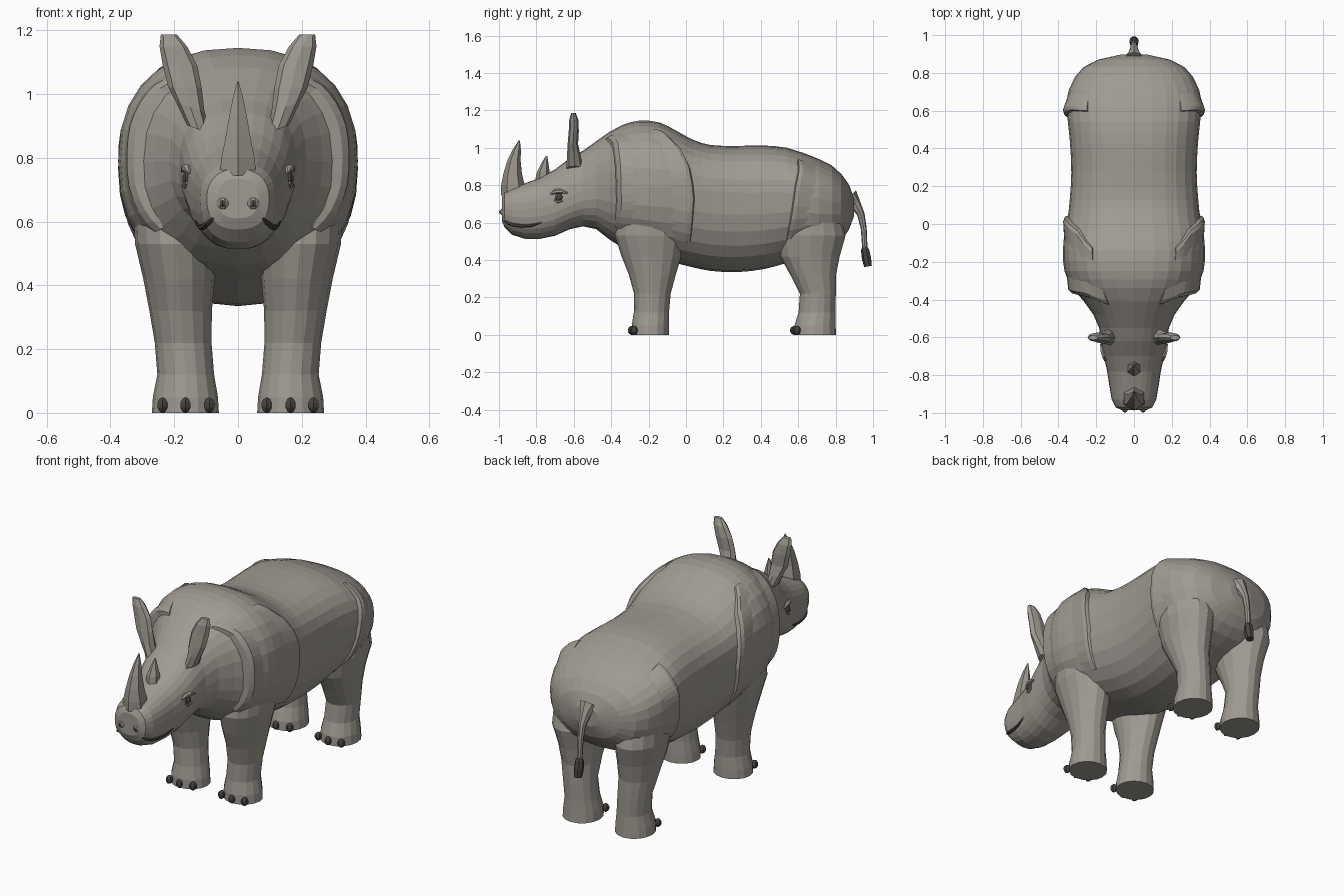
import bpy, bmesh, math
from mathutils import Vector

if "Cube" in bpy.data.objects:
    bpy.data.objects.remove(bpy.data.objects["Cube"])


def material(name, rgb):
    m = bpy.data.materials.new(name)
    m.diffuse_color = (*rgb, 1)
    m.use_nodes = True
    m.node_tree.nodes["Principled BSDF"].inputs["Base Color"].default_value = m.diffuse_color
    return m


HIDE = material("grey hide", (0.35, 0.325, 0.29))
HORN = material("horn grey", (0.31, 0.29, 0.255))
DARK = material("dark nail", (0.065, 0.06, 0.055))


def loft(name, rings, mat, mirror=False):
    """Skin closed rings of points into a capped solid."""
    bm = bmesh.new()
    vs = [[bm.verts.new(p) for p in r] for r in rings]
    n = len(vs[0])
    for a, b in zip(vs, vs[1:]):
        for i in range(n):
            j = (i + 1) % n
            bm.faces.new((a[i], a[j], b[j], b[i]))
    bm.faces.new(vs[0])
    bm.faces.new(vs[-1])
    bmesh.ops.recalc_face_normals(bm, faces=bm.faces)
    me = bpy.data.meshes.new(name)
    bm.to_mesh(me)
    bm.free()
    me.materials.append(mat)
    ob = bpy.data.objects.new(name, me)
    bpy.context.collection.objects.link(ob)
    if mirror:
        ob.modifiers.new("mirror", 'MIRROR')
    return ob


def circle(n, start=0.0):
    return [(math.cos(start + 2 * math.pi * i / n), math.sin(start + 2 * math.pi * i / n))
            for i in range(n)]


def tube(name, path, radii, mat, n=6, mirror=False):
    pts = [Vector(p) for p in path]
    rings = []
    for i, p in enumerate(pts):
        d = (pts[min(i + 1, len(pts) - 1)] - pts[max(i - 1, 0)]).normalized()
        ref = Vector((1, 0, 0)) if abs(d.x) < 0.8 else Vector((0, 0, 1))
        u = d.cross(ref).normalized()
        v = d.cross(u)
        rings.append([p + (u * c + v * s) * radii[i] for c, s in circle(n)])
    return loft(name, rings, mat, mirror)


def blob(name, c, r, mat, n=8, mirror=True):
    rings = []
    for k in range(6):
        t = math.radians(8 + 164 * k / 5)
        rings.append([(c[0] + r[0] * math.sin(t) * a, c[1] + r[1] * math.sin(t) * b,
                       c[2] - r[2] * math.cos(t)) for a, b in circle(n, math.pi / n)])
    return loft(name, rings, mat, mirror)


# Body stations: y, bottom z, top z, half width, z of widest point
BODY = [
    (-.985, .61, .735, .065, .67), (-.97, .575, .765, .098, .67), (-.93, .535, .785, .118, .67),
    (-.86, .513, .81, .130, .67), (-.78, .513, .84, .142, .68), (-.70, .53, .885, .160, .70),
    (-.62, .565, .945, .175, .74), (-.55, .58, .985, .185, .77), (-.48, .565, 1.035, .215, .79),
    (-.41, .51, 1.085, .265, .79), (-.34, .465, 1.122, .325, .79), (-.25, .44, 1.145, .368, .79),
    (-.14, .41, 1.135, .376, .79), (-.05, .383, 1.09, .368, .79), (.04, .36, 1.042, .350, .78),
    (.13, .342, 1.015, .340, .77), (.27, .335, 1.01, .332, .76), (.42, .352, 1.012, .338, .76),
    (.54, .385, 1.0, .350, .76), (.62, .41, .975, .358, .75), (.71, .435, .94, .345, .73),
    (.78, .465, .905, .312, .71), (.83, .505, .86, .268, .70), (.87, .56, .805, .19, .69),
    (.897, .63, .735, .07, .685)]
POW = 2.35


def station(y):
    """Smoothly interpolated bottom, top, width and centre at y."""
    B = BODY
    i = max(k for k in range(len(B) - 1) if k == 0 or B[k][0] <= y)
    h = B[i + 1][0] - B[i][0]
    t = min(max((y - B[i][0]) / h, 0), 1)

    def slope(k, c):
        a, b = B[max(k - 1, 0)], B[min(k + 1, len(B) - 1)]
        return (b[c] - a[c]) / (b[0] - a[0])
    return [(2*t**3 - 3*t*t + 1) * B[i][c] + (t**3 - 2*t*t + t) * h * slope(i, c)
            + (3*t*t - 2*t**3) * B[i + 1][c] + (t**3 - t*t) * h * slope(i + 1, c)
            for c in (1, 2, 3, 4)]


def skin(y, deg, off=0.0):
    """Point on the body at y, angle from the top, raised by off."""
    zb, zt, w, zc = station(y)
    s, c = math.sin(math.radians(deg)), math.cos(math.radians(deg))
    x = math.copysign(abs(s) ** (2 / POW), s) * (w + off)
    z = math.copysign(abs(c) ** (2 / POW), c) * ((zt - zc if c > 0 else zc - zb) + off)
    return Vector((x, y, zc + z))


def side(y, z, off=0.0):
    """Point on the right flank at the given y and z."""
    zb, zt, w, zc = station(y)
    f = min(abs(z - zc) / (zt - zc if z > zc else zc - zb), 1)
    return Vector((w * (1 - f ** POW) ** (1 / POW) + off, y, z))


# Head and trunk in one skin
ys = [b[0] for b in BODY]
ys = sorted(ys + [(a + b) / 2 for a, b in zip(ys, ys[1:]) if b - a > .085])
loft("body", [[skin(y, 360 * i / 28) for i in range(28)] for y in ys], HIDE)


# Skin folds: a slope on one side and a sharp lip on the other
def fold(name, path, lift, lip, width):
    rings, m = [], 4
    for i in range((len(path) - 1) * m + 1):
        k, t = min(i // m, len(path) - 2), 0
        t = i / m - k
        y = path[k][0] * (1 - t) + path[k + 1][0] * t
        a = path[k][1] * (1 - t) + path[k + 1][1] * t
        e = math.sin(math.pi * (0.03 + 0.94 * i / ((len(path) - 1) * m))) ** .6
        rings.append([skin(y - lip * width, a, -.02), skin(y - lip * width, a, -.003),
                      skin(y - lip * .02, a, lift * e), skin(y, a, lift * e * .85),
                      skin(y + lip * .012, a, -.02)])
    loft(name, rings, HIDE, True)


fold("neck_fold", [(-.425, 28), (-.385, 50), (-.37, 75), (-.365, 100), (-.375, 130)], .03, -1, .09)
fold("shoulder_fold", [(-.13, 32), (-.03, 50), (.015, 70), (.04, 95), (.02, 130)], .022, 1, .12)
fold("hip_fold", [(.60, 40), (.605, 62), (.585, 88), (.54, 128)], .02, -1, .10)

# Legs: z, centre x, x radius, centre y, y radius
FRONT = [(0, .165, .105, -.19, .10), (.05, .165, .102, -.19, .10), (.12, .164, .089, -.185, .094),
         (.22, .172, .089, -.18, .098), (.32, .180, .098, -.18, .125), (.42, .185, .112, -.185, .16),
         (.53, .195, .128, -.19, .19), (.70, .20, .13, -.19, .17)]
REAR = [(0, .165, .105, .69, .112), (.05, .165, .102, .69, .11), (.12, .164, .089, .70, .098),
        (.22, .172, .089, .705, .096), (.32, .180, .098, .68, .122), (.42, .185, .112, .662, .16),
        (.53, .195, .128, .668, .185), (.70, .20, .12, .67, .14)]
for name, rows in (("front", FRONT), ("rear", REAR)):
    loft(name + "_leg", [[(x + rx * c, y + ry * s, z) for c, s in circle(16)]
                         for z, x, rx, y, ry in rows], HIDE, True)
    # Three toenails around the front of each foot
    _, fx, rx, fy, ry = rows[0]
    for k, dx in enumerate((-.075, 0, .072)):
        ty = fy - ry * math.sqrt(1 - (dx / rx) ** 2) - (.0 if dx == 0 else .016)
        blob(f"{name}_toenail_{k + 1}", (fx + dx, ty, .024), (.019, .022, .024), DARK, 6)


# Horns: z, centre y, x radius, y radius
def horn(name, rows):
    loft(name, [[(rx * s, y - ry * c, z) for c, s in circle(6)] for z, y, rx, ry in rows], HORN)


horn("front_horn", [(.745, -.922, .066, .066), (.80, -.925, .06, .063), (.86, -.927, .046, .05),
                    (.93, -.920, .032, .036), (.99, -.905, .018, .022), (1.04, -.891, .002, .003)])
horn("small_horn", [(.81, -.765, .042, .045), (.87, -.763, .034, .034),
                    (.92, -.754, .017, .018), (.957, -.745, .002, .003)])

# Ears: z, centre x, x radius, centre y, y radius
EAR = [(.89, .125, .035, -.595, .045), (.96, .150, .045, -.60, .036), (1.02, .166, .052, -.605, .028),
       (1.09, .182, .054, -.600, .027), (1.15, .203, .043, -.600, .024), (1.187, .217, .025, -.602, .012)]
loft("ear", [[(x + rx * c, y + ry * s, z + .35 * (rx * c) * (z < 1))
              for c, s in circle(8)] for z, x, rx, y, ry in EAR], HIDE, True)

# Eyes with heavy lids
blob("eye", side(-.68, .735, -.004), (.016, .023, .023), DARK)
for name, arc in (("upper_lid", [(-.725, .752), (-.70, .766), (-.67, .768), (-.635, .758)]),
                  ("lower_lid", [(-.705, .722), (-.685, .711), (-.66, .718)])):
    tube(name, [side(y, z, .004) for y, z in arc],
         [.004] + [.013 if name == "upper_lid" else .008] * (len(arc) - 2) + [.004], HIDE, 6, True)

# Mouth line and nostrils
MOUTH = [(-.972, .610), (-.95, .596), (-.92, .587), (-.88, .582), (-.83, .584), (-.77, .602)]
tube("mouth", [side(y, z, -.001) for y, z in MOUTH],
     [.004, .008, .010, .010, .009, .003], DARK, 6, True)
blob("nostril_rim", (.048, -.976, .657), (.022, .02, .021), HORN)
blob("nostril", (.048, -.991, .657), (.011, .008, .011), DARK, 6)

# Tail with dark tuft
tube("tail", [(0, .87, .735), (0, .905, .70), (0, .935, .645), (0, .95, .57), (0, .957, .45)],
     [.055, .030, .020, .016, .014], HIDE, 8)
tube("tail_tuft", [(0, .955, .475), (0, .958, .455), (0, .966, .41), (0, .974, .366)],
     [.010, .023, .026, .022], DARK, 7)
